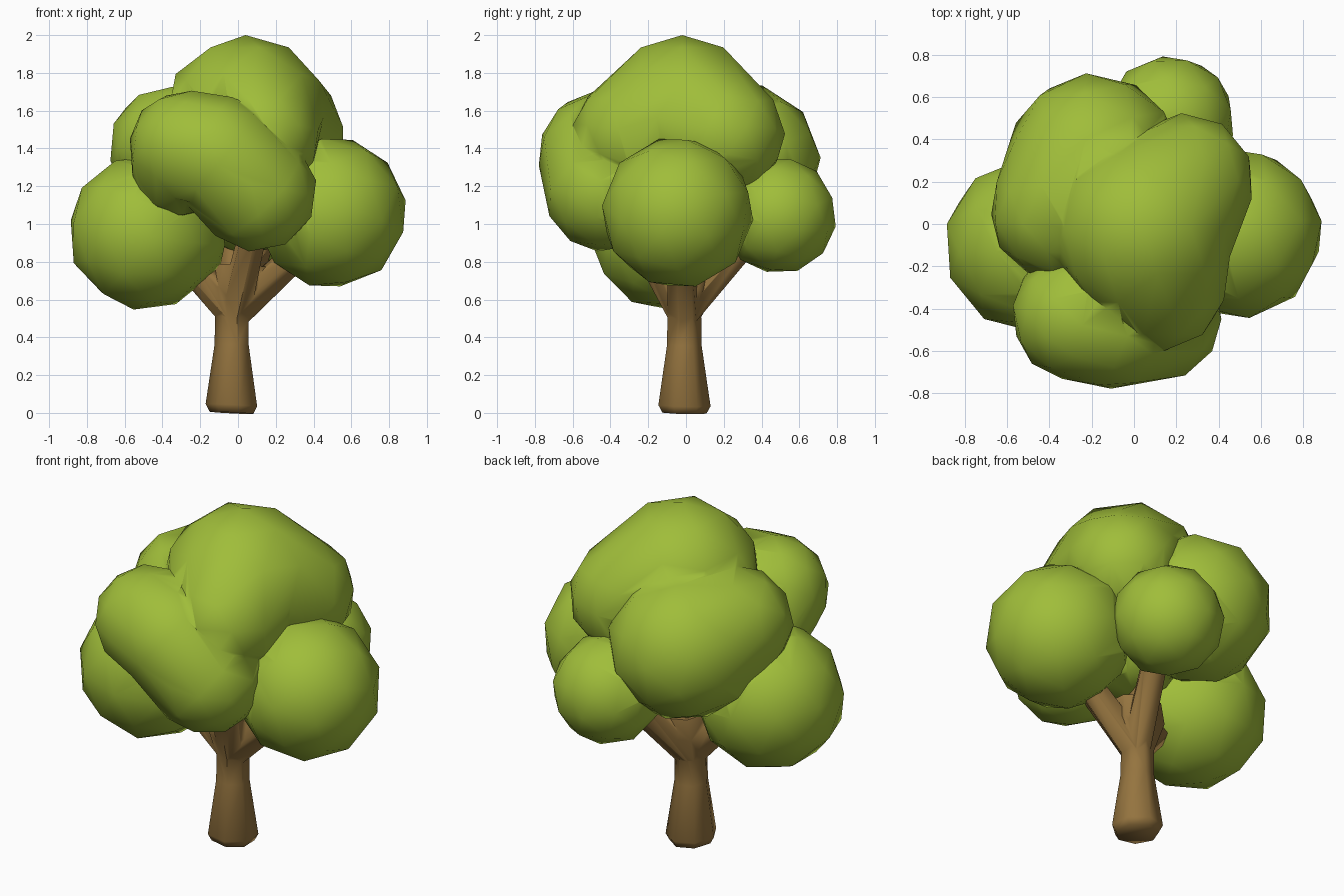
import bpy, bmesh, math
from mathutils import Vector, Euler

if "Cube" in bpy.data.objects:
    bpy.data.objects.remove(bpy.data.objects["Cube"])


def material(name, rgb):
    m = bpy.data.materials.new(name)
    m.diffuse_color = (*rgb, 1)
    m.use_nodes = True
    m.node_tree.nodes["Principled BSDF"].inputs["Base Color"].default_value = m.diffuse_color
    return m


leaf = material("leaf green", (0.35, 0.51, 0.042))
bark = material("bark brown", (0.30, 0.175, 0.05))


def make(name, bm, mat):
    me = bpy.data.meshes.new(name)
    bm.to_mesh(me)
    bm.free()
    me.materials.append(mat)
    ob = bpy.data.objects.new(name, me)
    bpy.context.collection.objects.link(ob)
    return ob


def smooth(ob, angle):
    bpy.ops.object.select_all(action='DESELECT')
    ob.select_set(True)
    bpy.context.view_layer.objects.active = ob
    bpy.ops.object.shade_smooth_by_angle(angle=math.radians(angle))


def tube(name, path, sides):
    """Closed tapered tube through (x, y, z, radius) stations."""
    bm = bmesh.new()
    pts = [Vector(p[:3]) for p in path]
    q = (pts[-1] - pts[0]).to_track_quat('Z', 'Y')
    rings = []
    for c, p in zip(pts, path):
        ring = []
        for i in range(sides):
            a = 2 * math.pi * (i + 0.3) / sides
            ring.append(bm.verts.new(c + q @ Vector((math.cos(a), math.sin(a), 0)) * p[3]))
        rings.append(ring)
    for r0, r1 in zip(rings, rings[1:]):
        for i in range(sides):
            j = (i + 1) % sides
            bm.faces.new((r0[i], r0[j], r1[j], r1[i]))
    bm.faces.new(rings[0][::-1])
    bm.faces.new(rings[-1])
    return make(name, bm, bark)


def union(base, parts):
    """Merge parts into base and remove the hidden inner surfaces."""
    for p in parts:
        mod = base.modifiers.new("union", 'BOOLEAN')
        mod.operation = 'UNION'
        mod.solver = 'EXACT'
        mod.object = p
    dg = bpy.context.evaluated_depsgraph_get()
    me = bpy.data.meshes.new_from_object(base.evaluated_get(dg))
    base.modifiers.clear()
    base.data = me
    for p in parts:
        bpy.data.objects.remove(p)


# Trunk with a flared fork and five spreading branches
trunk = tube("trunk", [(-.03, -.01, 0, .12), (-.03, -.01, .04, .142), (-.03, -.01, .36, .094),
                       (-.03, -.01, .51, .092), (-.01, 0, .66, .16), (.01, .01, .78, .15)], 7)
branches = [tube("branch", [(-.02, -.01, .53, .09), (*end, .075)], 6) for end in
            [(-.30, -.08, .83), (.38, -.03, .90), (.09, -.28, 1.0), (.13, .36, .95), (-.02, .10, 1.1)]]
union(trunk, branches)
smooth(trunk, 70)

# Leaf balls: x, y, z, radius
balls = {"top": (.04, -.02, 1.565, .435), "left": (-.49, -.10, .955, .413), "right": (.492, -.045, 1.06, .405),
         "front_high": (-.28, -.44, 1.41, .30), "front_low": (.10, -.43, 1.17, .32),
         "back_left": (-.19, .295, 1.33, .42), "back_right": (.17, .49, 1.045, .31),
         "mid_front": (.12, -.29, 1.47, .315), "mid_back": (.245, .20, 1.47, .325),
         "left_inner": (-.28, -.08, .90, .22), "front_mid": (-.10, -.47, 1.37, .315),
         "front_under": (-.31, -.36, 1.28, .25), "side_left": (-.36, .06, 1.41, .325),
         "core": (.05, .03, 1.14, .31)}
# Each clump is one ball, or several drawn together by a hull
groups = ["top mid_back", "top mid_front", "side_left back_left", "left left_inner", "right",
          "front_mid front_low", "front_high front_mid", "front_high front_under",
          "back_right", "core"]


def clump(names):
    bm = bmesh.new()
    for n in names:
        x, y, z, r = balls[n]
        k = list(balls).index(n)
        rot = Euler((0.13 * k, 0.09 * k, 0.7 * k)).to_matrix()
        for v in bmesh.ops.create_icosphere(bm, subdivisions=2, radius=r)["verts"]:
            v.co = rot @ v.co + Vector((x, y, z))
    if len(names) > 1:
        bmesh.ops.delete(bm, geom=bm.edges[:], context='EDGES_FACES')
        bmesh.ops.convex_hull(bm, input=bm.verts[:])
        loose = [v for v in bm.verts if not v.link_faces]
        bmesh.ops.delete(bm, geom=loose, context='VERTS')
        bmesh.ops.recalc_face_normals(bm, faces=bm.faces[:])
    return make("foliage", bm, leaf)


# Foliage joined into one crown
crown = [clump(g.split()) for g in groups]
union(crown[0], crown[1:])
smooth(crown[0], 75)
